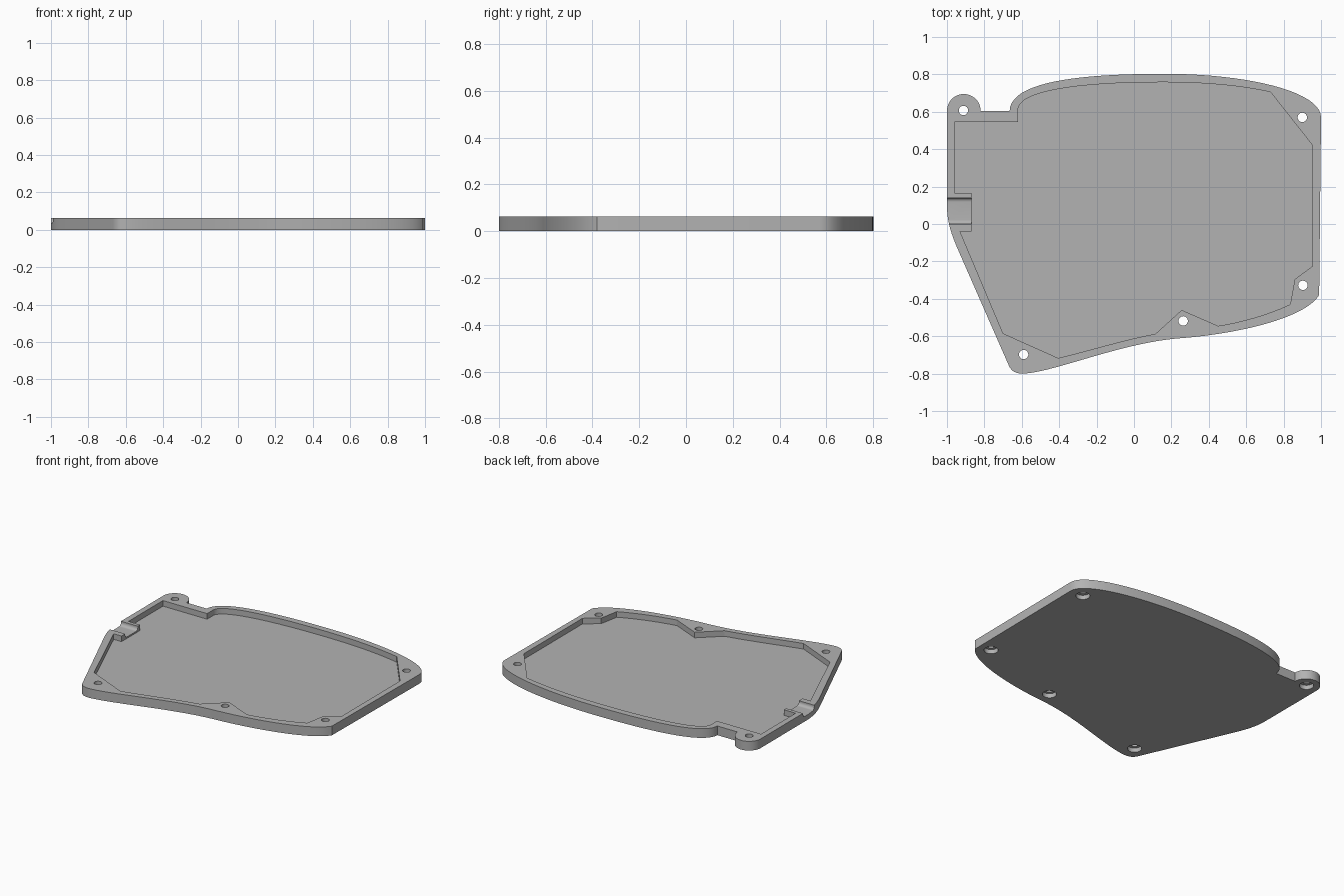
import bpy, bmesh, math
from mathutils import Vector
from mathutils.geometry import interpolate_bezier

if "Cube" in bpy.data.objects:
    bpy.data.objects.remove(bpy.data.objects["Cube"])

TOP, FLOOR, GROOVE = 0.064, 0.025, 0.035

grey = bpy.data.materials.new("plain grey")
grey.use_nodes = True
colour = (0.45, 0.45, 0.45, 1)
grey.diffuse_color = colour
grey.node_tree.nodes["Principled BSDF"].inputs["Base Color"].default_value = colour


def bez(*pts, n=20):
    """Points along a cubic curve, without its last point."""
    return [tuple(p[:2]) for p in interpolate_bezier(*[Vector((*p, 0)) for p in pts], n + 1)][:-1]


def make_object(name, bm):
    bmesh.ops.recalc_face_normals(bm, faces=bm.faces)
    mesh = bpy.data.meshes.new(name)
    bm.to_mesh(mesh)
    bm.free()
    mesh.materials.append(grey)
    obj = bpy.data.objects.new(name, mesh)
    bpy.context.collection.objects.link(obj)
    return obj


def prism(name, points, direction):
    """Extrude a closed 3D outline along a direction."""
    bm = bmesh.new()
    face = bm.faces.new([bm.verts.new(p) for p in points])
    side = bmesh.ops.extrude_face_region(bm, geom=[face])["geom"]
    bmesh.ops.translate(bm, vec=direction, verts=[v for v in side if isinstance(v, bmesh.types.BMVert)])
    return make_object(name, bm)


# Outer contour, counterclockwise from the left wall
tab = [(-0.91 + 0.09 * math.cos(a), 0.605 + 0.09 * math.sin(a))
       for a in [math.pi * i / 24 for i in range(25)]]
outline = (
    bez((-1, 0.1), (-1, 0.01), (-0.975, -0.06), (-0.94, -0.14), n=10)
    + bez((-0.67, -0.755), (-0.655, -0.79), (-0.63, -0.8), (-0.59, -0.8), n=8)
    + bez((-0.59, -0.8), (-0.42, -0.79), (-0.08, -0.64), (0.23, -0.612))
    + bez((0.23, -0.612), (0.55, -0.59), (0.95, -0.5), (1, -0.36))
    + bez((1, 0.57), (1, 0.71), (0.6, 0.803), (0.165, 0.803))
    + bez((0.165, 0.803), (-0.3, 0.803), (-0.66, 0.76), (-0.665, 0.605))
    + [(-0.665, 0.605)] + tab)
tray = prism("case_bottom_tray", [(x, y, 0) for x, y in outline], (0, 0, TOP))

# Recess that leaves the rim, the screw lands and the port block standing
recess = (
    [(-0.96, 0.165), (-0.87, 0.165), (-0.87, -0.04), (-0.93, -0.04), (-0.7, -0.585)]
    + bez((-0.405, -0.717), (-0.25, -0.68), (-0.06, -0.62), (0.115, -0.587), n=8)
    + [(0.115, -0.587), (0.255, -0.46)]
    + bez((0.45, -0.545), (0.58, -0.525), (0.73, -0.48), (0.835, -0.43), n=8)
    + [(0.835, -0.43), (0.86, -0.295), (0.955, -0.225), (0.955, 0.42)]
    + bez((0.73, 0.705), (0.55, 0.745), (0.35, 0.758), (0.15, 0.758))
    + bez((0.15, 0.758), (-0.28, 0.758), (-0.61, 0.715), (-0.62, 0.615))
    + [(-0.62, 0.615), (-0.62, 0.545), (-0.96, 0.545)])
cutters = [prism("recess_cutter", [(x, y, FLOOR) for x, y in recess], (0, 0, 0.1))]

# Cable port groove with rounded lower corners
r = 0.022
groove = [(0, 0.1), (0.14, 0.1)]
for cy, start in ((0.14 - r, 0), (r, -90)):
    for i in range(9):
        a = math.radians(start - 90 * i / 8)
        groove.append((cy + r * math.cos(a), GROOVE + r + r * math.sin(a)))
cutters.append(prism("port_cutter", [(-1.1, y, z) for y, z in groove], (0.24, 0, 0)))

# Screw holes, counterbored from underneath
bm = bmesh.new()
for x, y in ((-0.912, 0.607), (0.9, 0.57), (0.903, -0.328), (0.263, -0.518), (-0.59, -0.698)):
    rings = []
    for radius, z in ((0.045, -0.05), (0.045, 0.03), (0.025, 0.03), (0.025, 0.12)):
        rings.append([bm.verts.new((x + radius * math.cos(math.tau * i / 32),
                                    y + radius * math.sin(math.tau * i / 32), z)) for i in range(32)])
    for low, high in zip(rings, rings[1:]):
        for i in range(32):
            j = (i + 1) % 32
            bm.faces.new((low[i], low[j], high[j], high[i]))
    bm.faces.new(rings[0][::-1])
    bm.faces.new(rings[-1])
cutters.append(make_object("screw_cutter", bm))

# Cut everything out of the tray
bpy.context.view_layer.objects.active = tray
for cutter in cutters:
    cutter.hide_render = True
    mod = tray.modifiers.new(cutter.name, "BOOLEAN")
    mod.operation, mod.solver, mod.object = "DIFFERENCE", "EXACT", cutter
    bpy.ops.object.modifier_apply(modifier=mod.name)
    bpy.data.objects.remove(cutter)

bpy.ops.object.select_all(action="DESELECT")
tray.select_set(True)
bpy.ops.object.shade_smooth_by_angle(angle=math.radians(30))
